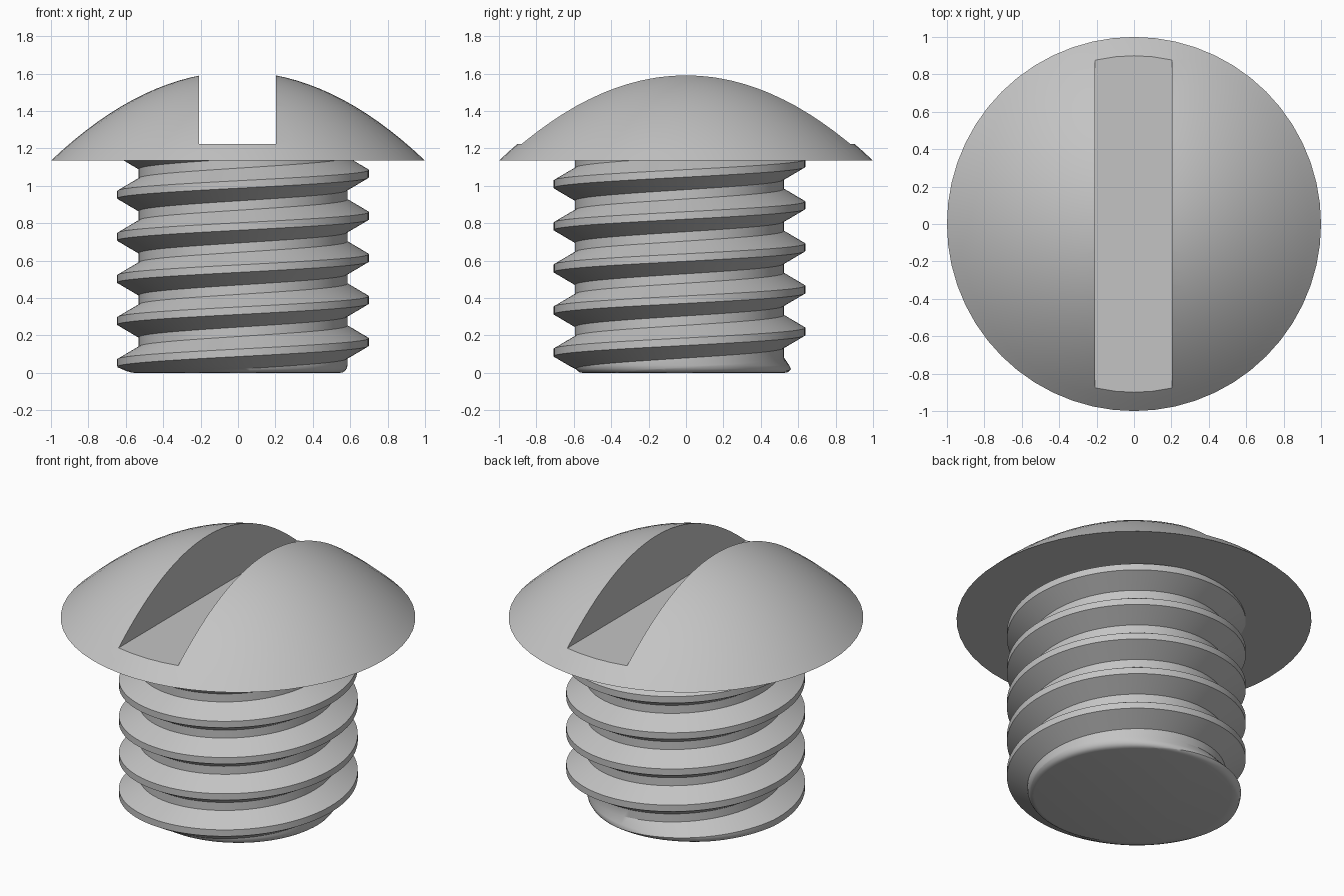
import bpy, bmesh, math

if "Cube" in bpy.data.objects:
    bpy.data.objects.remove(bpy.data.objects["Cube"])

SEG = 96
PITCH, ROOT, CREST = 0.225, 0.558, 0.673
AXIS = (0.027, -0.035, 0)          # shank sits slightly off the head's centre
RIM_Z, TOP_Z = 1.135, 1.61

grey = bpy.data.materials.new("steel grey")
grey.diffuse_color = (0.55, 0.55, 0.55, 1)
grey.use_nodes = True
grey.node_tree.nodes["Principled BSDF"].inputs["Base Color"].default_value = grey.diffuse_color


def make_object(name, bm):
    bmesh.ops.recalc_face_normals(bm, faces=bm.faces)
    mesh = bpy.data.meshes.new(name)
    bm.to_mesh(mesh)
    bm.free()
    mesh.materials.append(grey)
    obj = bpy.data.objects.new(name, mesh)
    bpy.context.collection.objects.link(obj)
    return obj


def activate(obj):
    bpy.ops.object.select_all(action='DESELECT')
    obj.select_set(True)
    bpy.context.view_layer.objects.active = obj


def smooth(obj):
    activate(obj)
    bpy.ops.object.shade_smooth_by_angle(angle=math.radians(30))


# Domed head: parabolic dome with a flat underside
bm = bmesh.new()
RINGS, SIDES = 16, 56
rings = []
for i in range(1, RINGS + 1):
    r = i / RINGS
    z = TOP_Z - (TOP_Z - RIM_Z) * r * r
    rings.append([bm.verts.new((r * math.cos(a), r * math.sin(a), z))
                  for a in (2 * math.pi * k / SIDES for k in range(SIDES))])
apex = bm.verts.new((0, 0, TOP_Z))
for k in range(SIDES):
    n = (k + 1) % SIDES
    bm.faces.new((apex, rings[0][k], rings[0][n]))
    for a, b in zip(rings, rings[1:]):
        bm.faces.new((a[k], b[k], b[n], a[n]))
bm.faces.new(rings[-1])
head = make_object("head", bm)

# Screwdriver slot
bm = bmesh.new()
bmesh.ops.create_cube(bm, size=1)
bmesh.ops.scale(bm, vec=(0.41, 3, 1), verts=bm.verts)
bmesh.ops.translate(bm, vec=(-0.003, 0, 1.725), verts=bm.verts)
cutter = make_object("slot_cutter", bm)
cutter.hide_render = True
mod = head.modifiers.new("slot", 'BOOLEAN')
mod.operation, mod.solver, mod.object = 'DIFFERENCE', 'EXACT', cutter
activate(head)
bpy.ops.object.modifier_apply(modifier=mod.name)
bpy.data.objects.remove(cutter, do_unlink=True)
smooth(head)

# Threaded shank: thread profile swept up a helix
bm = bmesh.new()
profile = [(-0.0875, 0), (-0.02, 1), (0.02, 1), (0.0875, 0), (PITCH - 0.0875, 0)]
rows = []
for i in range(-3 * SEG, 6 * SEG + 1):
    turn = i / SEG
    a = 2 * math.pi * turn
    # the thread fades out at its lower end
    height = min(1, max(0, (turn + 0.88) / 0.36))
    row = []
    for dz, h in profile:
        r = ROOT + (CREST - ROOT) * h * height
        row.append(bm.verts.new((r * math.cos(a), r * math.sin(a),
                                 0.165 + PITCH * turn + dz)))
    rows.append(row)
for a, b in zip(rows, rows[1:]):
    for j in range(4):
        bm.faces.new((a[j], b[j], b[j + 1], a[j + 1]))
bmesh.ops.remove_doubles(bm, verts=bm.verts, dist=0.0005)


def cut(z, **clear):
    geom = bm.verts[:] + bm.edges[:] + bm.faces[:]
    return bmesh.ops.bisect_plane(bm, geom=geom, dist=1e-5, plane_co=(0, 0, z),
                                  plane_no=(0, 0, 1), **clear)["geom_cut"]


# Trim the ends and round the bottom edge
FILLET = 0.04
cut(1.16, clear_outer=True)
for z in (0.003, 0.01, 0.022, FILLET):
    cut(z)
cut(0, clear_inner=True)
bottom = [e for e in bm.edges if all(abs(v.co.z) < 1e-4 for v in e.verts)]
for v in bm.verts:
    if v.co.z < FILLET:
        t = 1 - max(v.co.z, 0) / FILLET
        r = v.co.xy.length
        v.co.xy *= (r - FILLET * (1 - math.sqrt(1 - t * t))) / r
bmesh.ops.holes_fill(bm, edges=bottom, sides=0)
shank = make_object("threaded_shank", bm)
shank.location = AXIS
smooth(shank)
